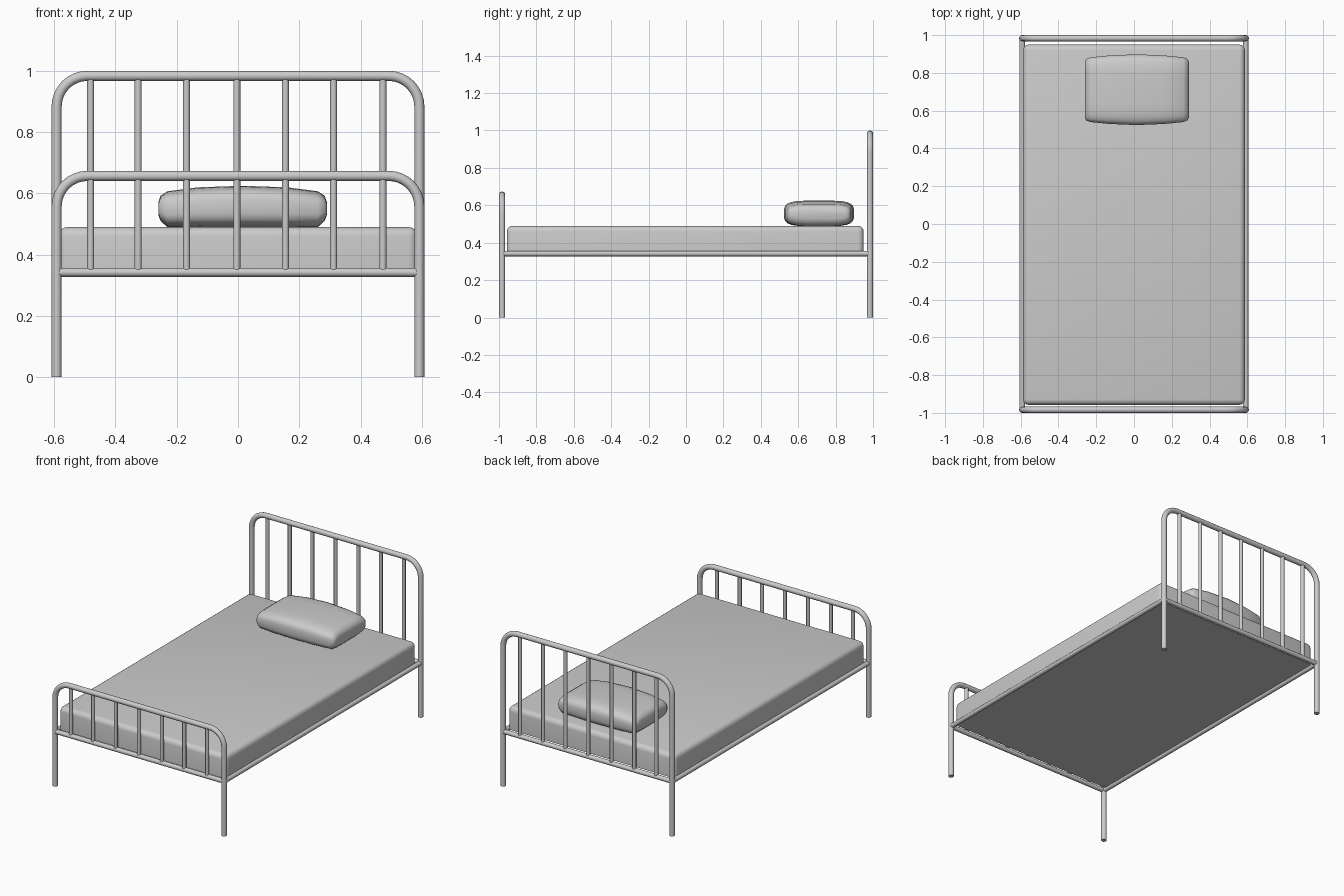
import bpy, bmesh
from math import sin, cos, pi, copysign

if "Cube" in bpy.data.objects:
    bpy.data.objects.remove(bpy.data.objects["Cube"])

R = 0.0165            # main tube radius
LX, LY = 0.592, 0.9835  # tube centre lines
RAIL_Z = 0.342


def tube(name, pts, r, res=4):
    cu = bpy.data.curves.new(name, 'CURVE')
    cu.dimensions = '3D'
    cu.bevel_depth, cu.bevel_resolution, cu.use_fill_caps = r, res, True
    sp = cu.splines.new('POLY')
    sp.points.add(len(pts) - 1)
    for p, c in zip(sp.points, pts):
        p.co = (*c, 1)
    ob = bpy.data.objects.new(name, cu)
    bpy.context.collection.objects.link(ob)
    finish(ob, convert=True)
    return ob


def finish(ob, convert=False, angle=0.7):
    bpy.ops.object.select_all(action='DESELECT')
    ob.select_set(True)
    bpy.context.view_layer.objects.active = ob
    if convert:
        bpy.ops.object.convert(target='MESH')
    bpy.ops.object.shade_smooth_by_angle(angle=angle)


def end_frame(name, y, top):
    # bent tube hoop with both legs
    c, n = 0.1, 8
    arc = [(LX - c + c * cos(a), y, top - c + c * sin(a))
           for a in (i / n * pi / 2 for i in range(n + 1))]
    right = [(LX, y, 0)] + arc
    left = [(-x, yy, z) for x, yy, z in reversed(right)]
    tube(name + "_hoop", right + left, R)
    # lower cross rail and upright bars
    tube(name + "_rail", [(-LX, y, RAIL_Z), (LX, y, RAIL_Z)], 0.0145)
    for i, x in enumerate((-0.481, -0.326, -0.168, -0.004, 0.155, 0.312, 0.473)):
        tube(f"{name}_bar_{i + 1}", [(x, y, RAIL_Z), (x, y, top)], 0.0115, 3)


end_frame("headboard", LY, 0.9835)
end_frame("footboard", -LY, 0.657)

# side rails
for side, s in (("left", -1), ("right", 1)):
    tube(side + "_side_rail", [(s * LX, -LY, RAIL_Z), (s * LX, LY, RAIL_Z)], 0.0145)

# mattress: box with rounded edges
bpy.ops.mesh.primitive_cube_add(size=1, location=(0, -0.004, 0.4175))
mattress = bpy.context.object
mattress.name = "mattress"
mattress.scale = (1.174, 1.908, 0.145)
bpy.ops.object.transform_apply(location=False, rotation=False, scale=True)
bm = bmesh.new()
bm.from_mesh(mattress.data)
bm.verts.ensure_lookup_table()
soft = [e for e in bm.edges if any(v.co.z > 0 for v in e.verts)]
bmesh.ops.bevel(bm, geom=soft, offset=0.03, segments=4, profile=0.5, affect='EDGES')
bm.to_mesh(mattress.data)
bm.free()
finish(mattress)

# pillow: soft cross-sections lofted along x (x, half depth, bottom, top)
half = [(0.275, 0.150, 0.530, 0.572), (0.268, 0.163, 0.510, 0.592),
        (0.246, 0.172, 0.490, 0.607), (0.145, 0.182, 0.488, 0.620),
        (0.0, 0.188, 0.488, 0.625)]
sections = [(-x, d, b, t) for x, d, b, t in half] + half[-2::-1]
bm = bmesh.new()
N, rings = 24, []
for x, d, b, t in sections:
    ring = []
    for k in range(N):
        a = 2 * pi * (k + 0.5) / N
        cy = copysign(abs(cos(a)) ** 0.45, cos(a))
        cz = copysign(abs(sin(a)) ** 0.55, sin(a))
        ring.append(bm.verts.new((0.015 + x, 0.711 + d * cy, (b + t) / 2 + (t - b) / 2 * cz)))
    rings.append(ring)
for r0, r1 in zip(rings, rings[1:]):
    for k in range(N):
        bm.faces.new((r0[k], r0[(k + 1) % N], r1[(k + 1) % N], r1[k]))
bm.faces.new(rings[0])
bm.faces.new(rings[-1])
bmesh.ops.recalc_face_normals(bm, faces=bm.faces)
me = bpy.data.meshes.new("pillow")
bm.to_mesh(me)
bm.free()
pillow = bpy.data.objects.new("pillow", me)
bpy.context.collection.objects.link(pillow)
finish(pillow, angle=0.8)
